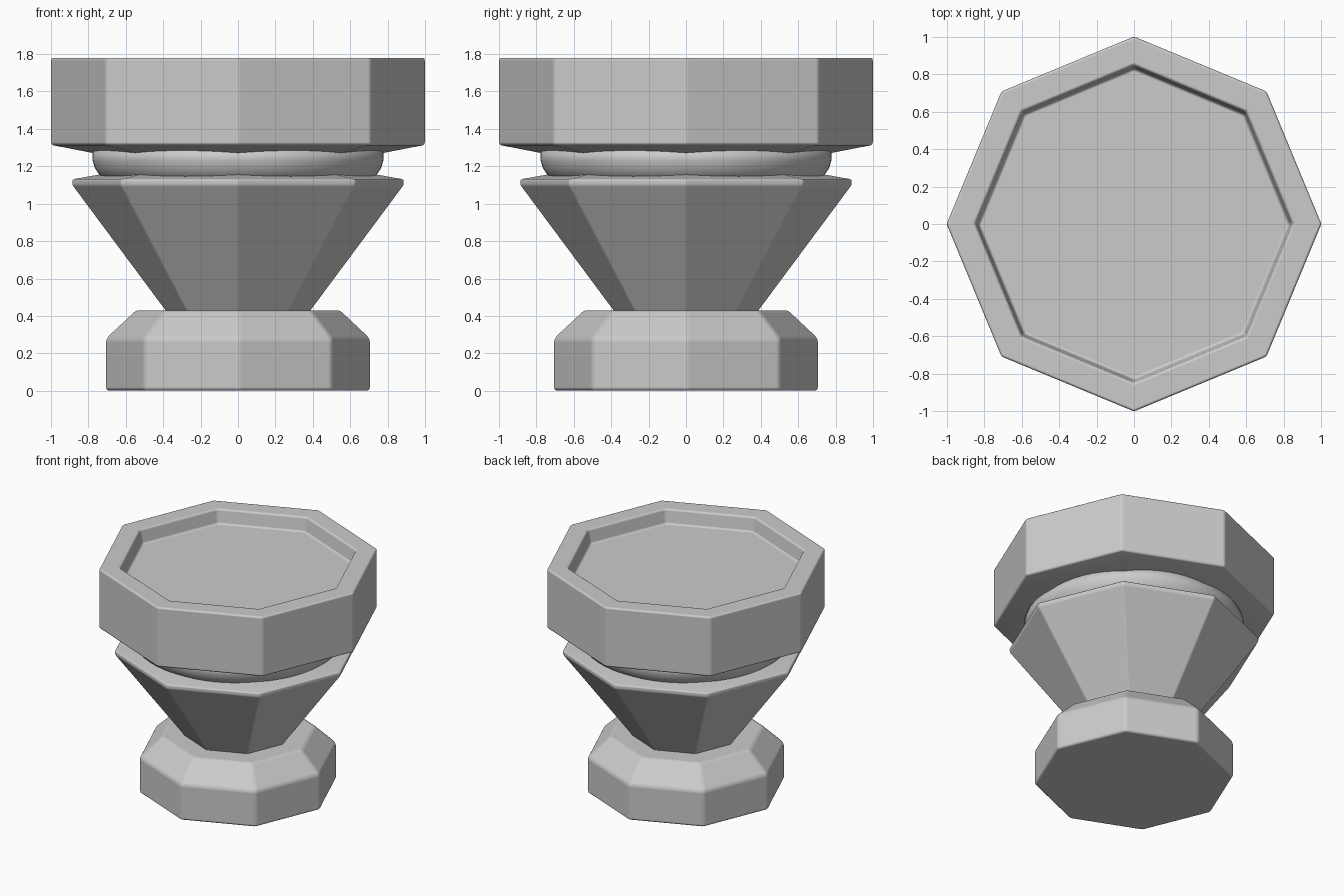
import bpy, bmesh
from math import cos, sin, tau

if "Cube" in bpy.data.objects:
    bpy.data.objects.remove(bpy.data.objects["Cube"])


def lathe(name, profile, sides, bevel=0.0):
    """Stack rings of (radius, z) around the z axis and cap both ends."""
    bm = bmesh.new()
    rings = [[bm.verts.new((r * cos(tau * i / sides), r * sin(tau * i / sides), z))
              for i in range(sides)] for r, z in profile]
    for low, high in zip(rings, rings[1:]):
        for i in range(sides):
            j = (i + 1) % sides
            bm.faces.new((low[i], low[j], high[j], high[i]))
    bm.faces.new(rings[0][::-1])
    bm.faces.new(rings[-1])
    mesh = bpy.data.meshes.new(name)
    bm.to_mesh(mesh)
    bm.free()
    obj = bpy.data.objects.new(name, mesh)
    bpy.context.collection.objects.link(obj)
    mesh.polygons.foreach_set("use_smooth", [True] * len(mesh.polygons))
    if bevel:
        mod = obj.modifiers.new("soft_edges", 'BEVEL')
        mod.width = bevel
        mod.segments = 3
        mod.limit_method = 'ANGLE'
        mod.angle_limit = 0.4
        mod.harden_normals = True
    return obj


# Octagonal foot with chamfered top
lathe("foot", [(0.71, 0.0), (0.71, 0.28), (0.55, 0.43)], 8, 0.02)

# Flared stem with a thin lip
lathe("flared_stem", [(0.375, 0.41), (0.888, 1.10), (0.888, 1.13), (0.74, 1.156)], 8, 0.01)

# Round neck between stem and head
lathe("round_neck", [(0.69, 1.11), (0.742, 1.155), (0.765, 1.19),
                     (0.777, 1.23), (0.78, 1.29)], 64)

# Octagonal head with a shallow recess in the top
lathe("head", [(0.77, 1.27), (1.002, 1.315), (1.002, 1.78), (0.85, 1.78), (0.83, 1.67)],
      8, 0.014)
